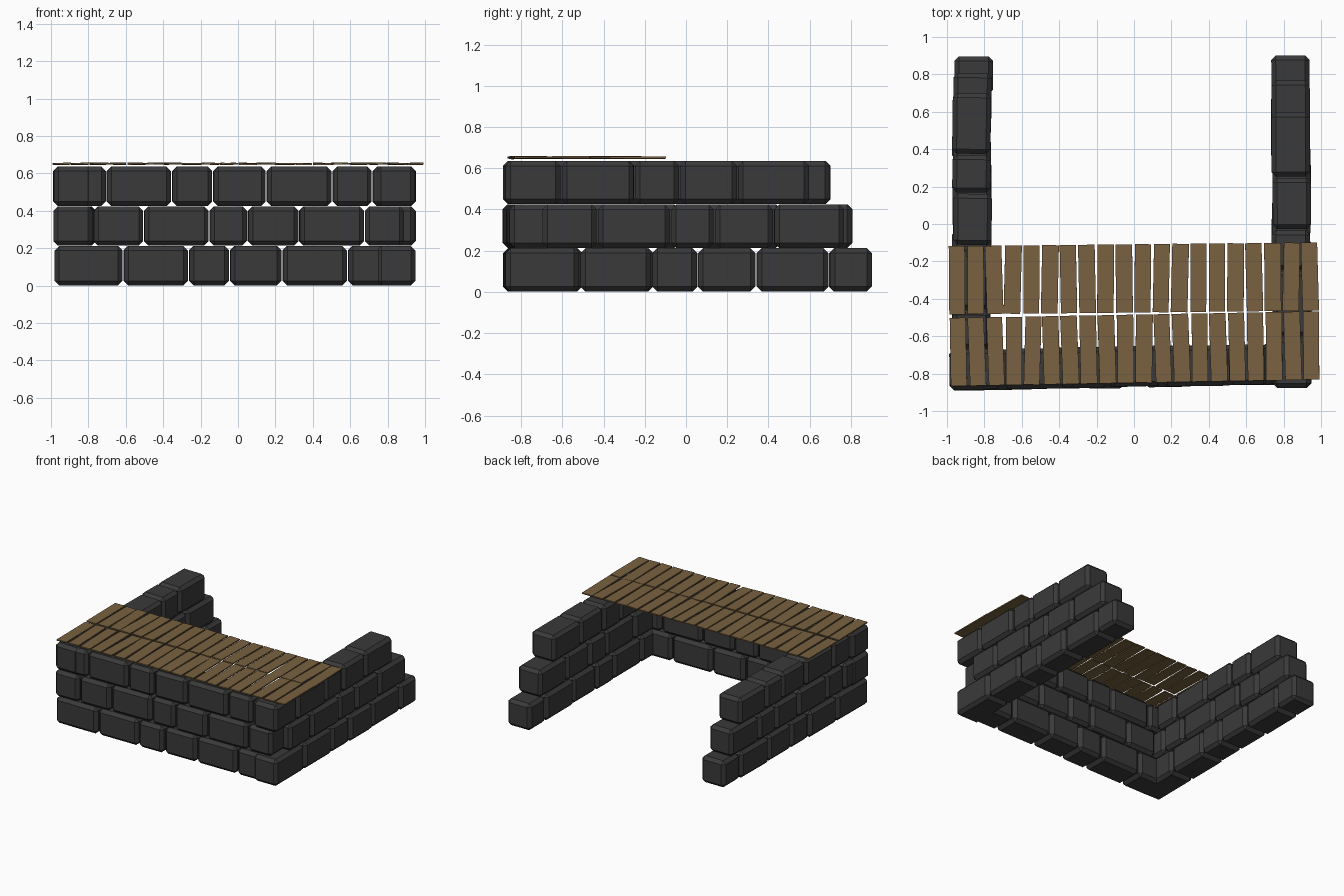
import bpy, bmesh, math, random
from mathutils import Matrix, Vector

if "Cube" in bpy.data.objects:
    bpy.data.objects.remove(bpy.data.objects["Cube"])

random.seed(4)


def material(name, rgb):
    m = bpy.data.materials.new(name)
    m.diffuse_color = (*rgb, 1)
    m.use_nodes = True
    m.node_tree.nodes["Principled BSDF"].inputs["Base Color"].default_value = m.diffuse_color
    return m


STONE = material("dark stone", (0.042, 0.042, 0.043))
WOOD = material("brown wood", (0.19, 0.12, 0.052))


def block(bm, centre, size, rot, bevel=0.0):
    """Add one box, optionally chamfered, rotated about its own centre."""
    part = bmesh.new()
    bmesh.ops.create_cube(part, size=1, matrix=Matrix.Diagonal((*size, 1)))
    if bevel:
        bmesh.ops.bevel(part, geom=part.edges[:], offset=bevel, segments=1,
                        profile=0.5, affect='EDGES')
    part.transform(Matrix.Translation(centre) @ rot)
    mesh = bpy.data.meshes.new("tmp")
    part.to_mesh(mesh)
    part.free()
    bm.from_mesh(mesh)
    bpy.data.meshes.remove(mesh)


def finish(bm, name, mat):
    mesh = bpy.data.meshes.new(name)
    bm.to_mesh(mesh)
    bm.free()
    mesh.materials.append(mat)
    bpy.context.collection.objects.link(bpy.data.objects.new(name, mesh))


def wall(name, rows, along_x, offset, slope):
    """Three courses of chamfered stones; each row is a list of joints."""
    bm = bmesh.new()
    for r, joints in enumerate(rows):
        for a, b in zip(joints, joints[1:]):
            mid = (a + b) / 2
            across = offset + slope * mid + random.uniform(-.005, .005)
            z = 0.107 + 0.212 * r
            length = b - a - 0.007
            if along_x:
                c, s, ang = (mid, across, z), (length, 0.215, 0.21), slope
            else:
                c, s, ang = (across, mid, z), (0.205, length, 0.21), -slope
            ang += random.uniform(-.008, .008)
            block(bm, Vector(c), s, Matrix.Rotation(ang, 4, 'Z'), 0.024)
    finish(bm, name, STONE)


# Stone walls
wall("front_wall", [
    [-.88, -.615, -.265, -.045, .235, .585, .80],
    [-.99, -.775, -.505, -.155, .05, .325, .675, .89],
    [-.99, -.705, -.355, -.135, .15, .503, .717, .93]], True, -.765, .016)
wall("right_wall", [
    [-.88, -.515, -.167, .055, .34, .695, .905],
    [-.70, -.43, -.075, .138, .425, .77],
    [-.88, -.605, -.25, -.03, .25, .60]], False, .842, -.004)
wall("left_wall", [
    [-.89, -.50, -.155, .06, .34, .69, .90],
    [-.87, -.59, -.375, -.03, .25, .465, .81],
    [-.89, -.67, -.46, -.115, .165, .372, .703]], False, -.868, .008)

# Two rows of thin roof planks
for name, y0, slope, x0 in (("front_planks", -.667, .018, .004),
                            ("back_planks", -.291, .010, -.003)):
    bm = bmesh.new()
    for i in range(20):
        x = (i - 9.5) * 0.0993 + x0
        rot = (Matrix.Rotation(random.uniform(-.03, .04), 4, 'Z')
               @ Matrix.Rotation(random.uniform(-.03, .03), 4, 'Y')
               @ Matrix.Rotation(random.uniform(-.006, .006), 4, 'X'))
        centre = Vector((x, y0 + slope * x, .651 + random.uniform(-.001, .002)))
        block(bm, centre, (.087 + random.uniform(-.003, .003), .365, .009), rot)
    finish(bm, name, WOOD)
